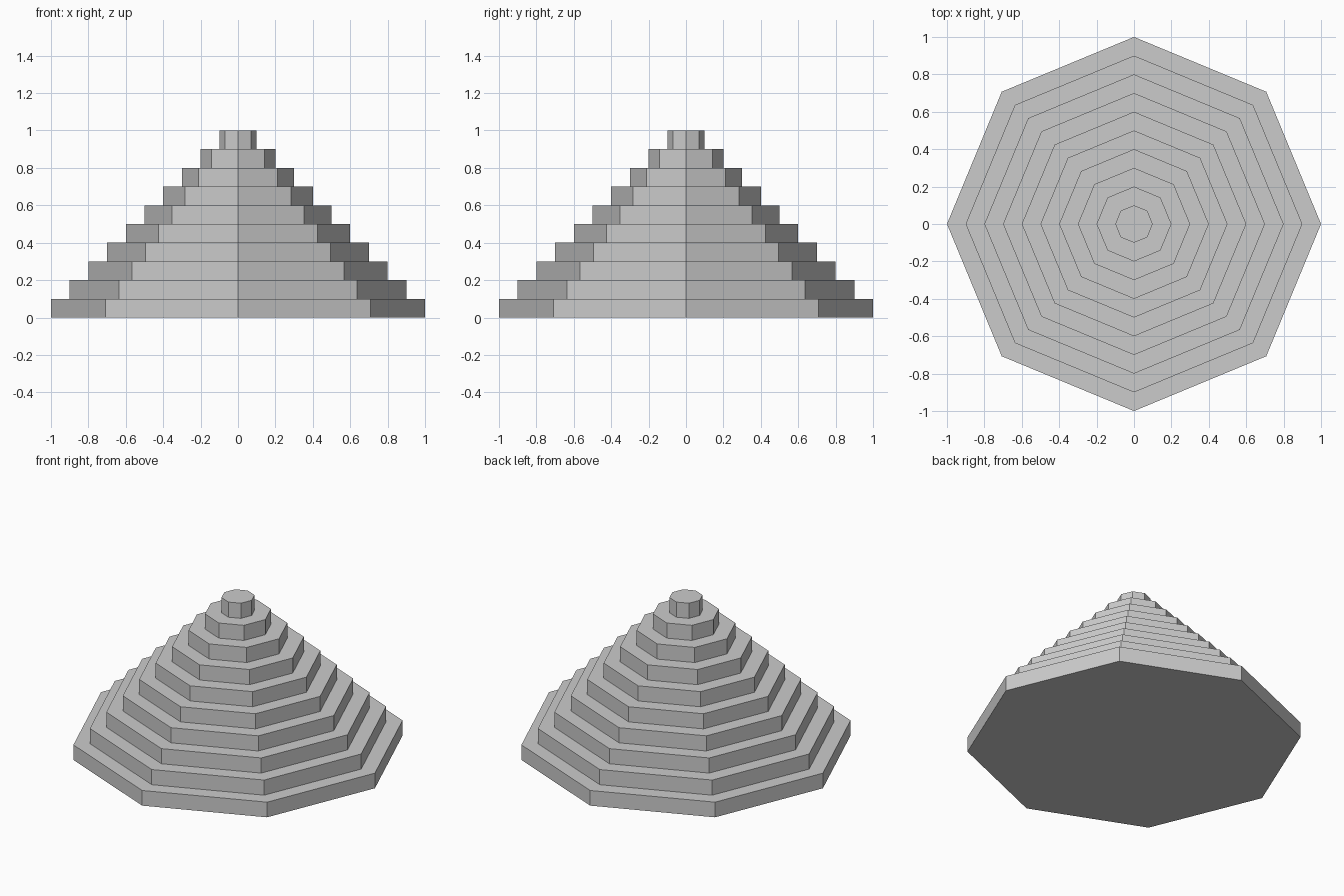
import bpy, bmesh
from math import cos, sin, tau

if "Cube" in bpy.data.objects:
    bpy.data.objects.remove(bpy.data.objects["Cube"])

SIDES, TIERS, STEP = 8, 10, 0.1

bm = bmesh.new()


def ring(radius, z):
    return [bm.verts.new((radius * cos(tau * i / SIDES), radius * sin(tau * i / SIDES), z))
            for i in range(SIDES)]


# Stepped profile: each tier rises one step, then the next is one step narrower
rings = []
for t in range(TIERS):
    radius = (TIERS - t) * STEP
    rings += [ring(radius, t * STEP), ring(radius, (t + 1) * STEP)]

# Risers and treads
for low, high in zip(rings, rings[1:]):
    for i in range(SIDES):
        j = (i + 1) % SIDES
        bm.faces.new((low[i], low[j], high[j], high[i]))

# Underside and top cap
bm.faces.new(rings[0][::-1])
bm.faces.new(rings[-1])

mesh = bpy.data.meshes.new("stepped_pyramid")
bm.to_mesh(mesh)
bm.free()
bpy.context.collection.objects.link(bpy.data.objects.new("stepped_pyramid", mesh))
